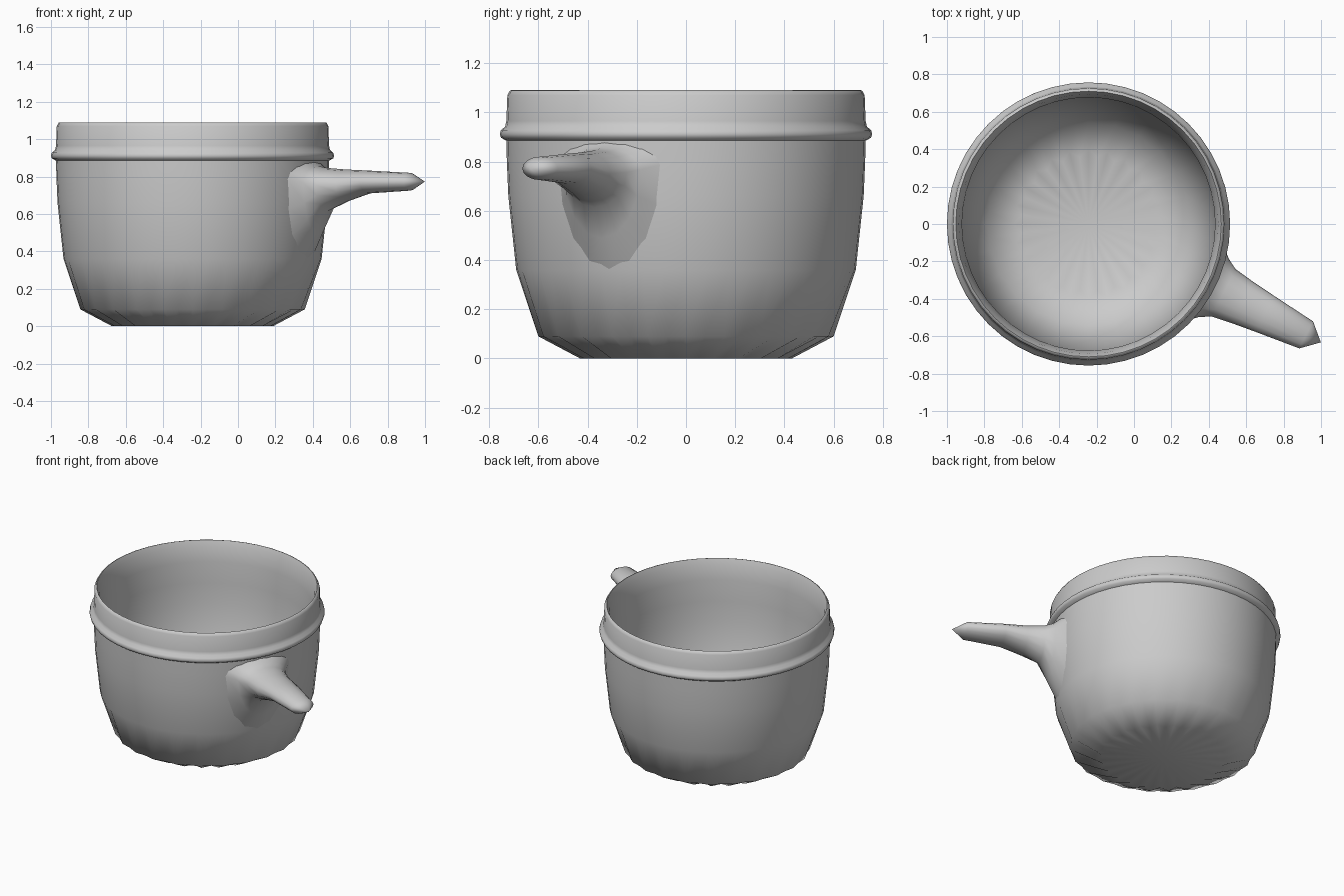
import bpy, bmesh
from math import sin, cos, pi, radians, sqrt

if "Cube" in bpy.data.objects:
    bpy.data.objects.remove(bpy.data.objects["Cube"])

CX = -0.243          # pot axis
SEG = 48


def finish(bm, name, angle):
    bmesh.ops.recalc_face_normals(bm, faces=bm.faces)
    mesh = bpy.data.meshes.new(name)
    bm.to_mesh(mesh)
    bm.free()
    obj = bpy.data.objects.new(name, mesh)
    bpy.context.collection.objects.link(obj)
    bpy.ops.object.select_all(action='DESELECT')
    obj.select_set(True)
    bpy.context.view_layer.objects.active = obj
    bpy.ops.object.shade_smooth_by_angle(angle=radians(angle))
    return obj


def skin(bm, rings, start, end):
    # bridge successive rings; a given start or end point closes that end with a fan
    loops = [[bm.verts.new(p) for p in ring] for ring in rings]
    n = len(loops[0])
    for a, b in zip(loops, loops[1:]):
        for i in range(n):
            j = (i + 1) % n
            bm.faces.new((a[i], a[j], b[j], b[i]))
    for loop, point in ((loops[0], start), (loops[-1], end)):
        if point:
            v = bm.verts.new(point)
            for i in range(n):
                bm.faces.new((loop[i], loop[(i + 1) % n], v))


# pot: outside from the base up, over the thin rim, then down the inside
profile = [(0.43, 0.0), (0.600, 0.09), (0.690, 0.36), (0.722, 0.66),
           (0.728, 0.80), (0.730, 0.885), (0.752, 0.897), (0.757, 0.912),
           (0.752, 0.928), (0.735, 0.942), (0.730, 0.965), (0.726, 1.07),
           (0.716, 1.088), (0.710, 1.09), (0.694, 1.05),
           (0.677, 0.95), (0.675, 0.80), (0.665, 0.66), (0.632, 0.40),
           (0.545, 0.18), (0.400, 0.10)]
scallop = {0: 0.90, 1: 0.98, len(profile) - 2: 0.98, len(profile) - 1: 0.90}
rings = []
for k, (r, z) in enumerate(profile):
    ring = []
    for i in range(SEG):
        a = 2 * pi * i / SEG
        rr = r * scallop.get(k, 1) if i % 2 else r
        ring.append((CX + rr * cos(a), rr * sin(a), z))
    rings.append(ring)
bm = bmesh.new()
skin(bm, rings, (CX, 0, 0), (CX, 0, 0.10))
finish(bm, "pot_body", 50)

# handle: oval sections along a radial axis (distance, half width, top, bottom)
ANG = radians(-27)
sections = [(None, 0.235, 0.878, 0.36), (0.752, 0.175, 0.857, 0.488),
            (0.81, 0.142, 0.846, 0.615),
            (0.92, 0.125, 0.838, 0.665), (1.06, 0.108, 0.832, 0.71),
            (1.306, 0.081, 0.82, 0.725)]


def on_axis(d, side, z):
    return (CX + d * cos(ANG) - side * sin(ANG), d * sin(ANG) + side * cos(ANG), z)


def wall_radius(z):
    pts = profile[:6]
    for (r0, z0), (r1, z1) in zip(pts, pts[1:]):
        if z <= z1:
            return r0 + (r1 - r0) * (z - z0) / (z1 - z0)
    return pts[-1][0]


rings = []
for d, w, top, bottom in sections:
    mid = top - min(0.09, (top - bottom) / 2)   # widest line stays near the top
    ring = []
    for i in range(16):
        a = 2 * pi * i / 16
        h = top - mid if sin(a) > 0 else mid - bottom
        side, z = w * cos(a), mid + h * sin(a)
        # the first section lies on the pot wall
        dist = d or sqrt(wall_radius(z) ** 2 - side ** 2) - 0.003
        ring.append(on_axis(dist, side, z))
    rings.append(ring)
bm = bmesh.new()
skin(bm, rings, None, on_axis(1.394, 0, 0.773))
finish(bm, "handle", 70)
